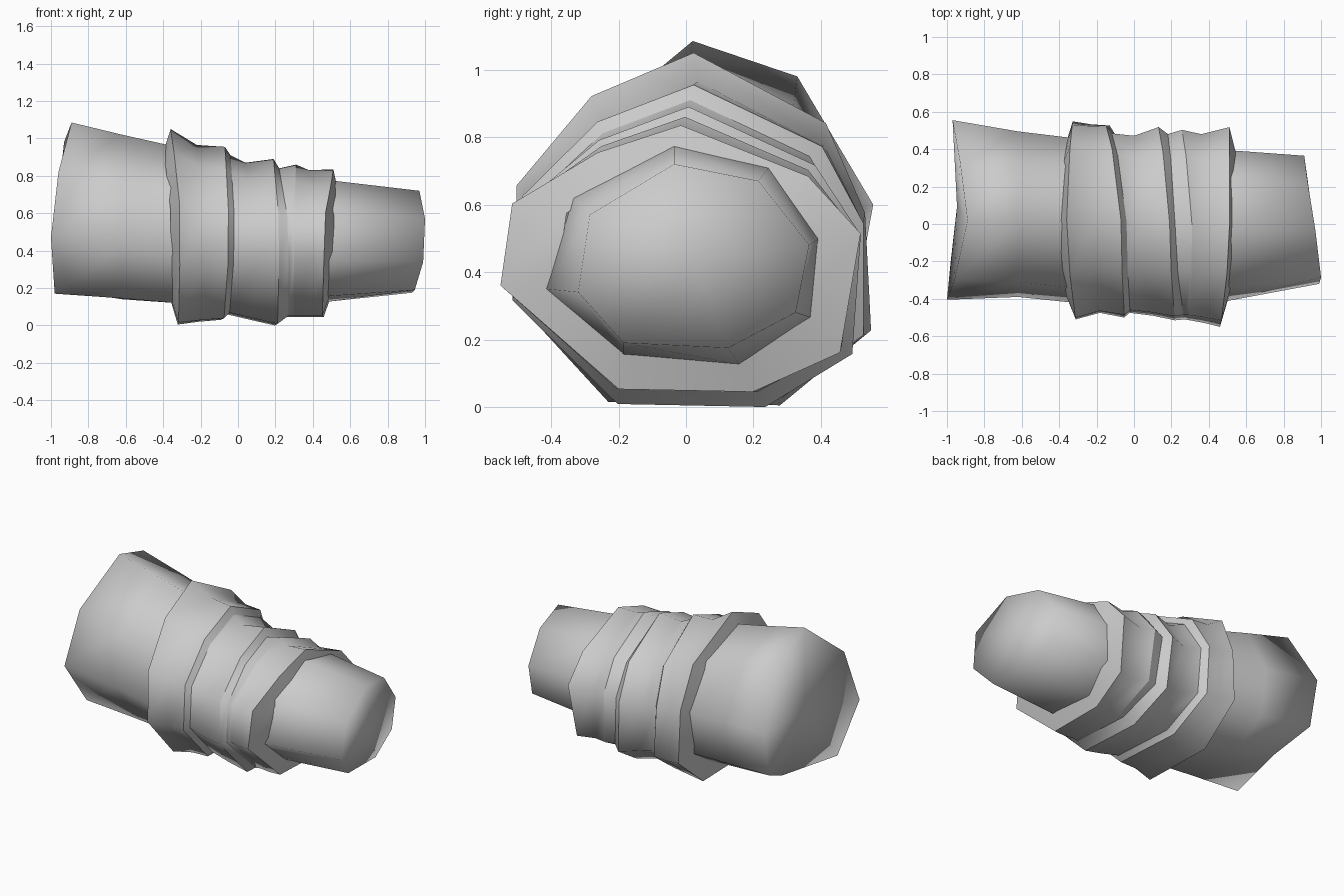
import bpy, bmesh

if "Cube" in bpy.data.objects:
    bpy.data.objects.remove(bpy.data.objects["Cube"])

grey = bpy.data.materials.new("plain grey")
grey.diffuse_color = (0.6, 0.6, 0.6, 1)
grey.use_nodes = True
grey.node_tree.nodes["Principled BSDF"].inputs["Base Color"].default_value = grey.diffuse_color


def loft(name, rings, sharp=(), caps=()):
    """Skin a list of rings along x; rings in 'sharp' get hard edges.
    caps: (ring index, centre offset in x) closes that ring with a fan."""
    bm = bmesh.new()
    loops = [[bm.verts.new(p) for p in ring] for ring in rings]
    n = len(loops[0])
    for a, b in zip(loops, loops[1:]):
        for i in range(n):
            j = (i + 1) % n
            bm.faces.new((a[i], a[j], b[j], b[i]))
    for k, off in caps:
        ring = loops[k]
        mid = [sum(v.co[c] for v in ring) / n for c in range(3)]
        centre = bm.verts.new((mid[0] + off, mid[1], mid[2]))
        for i in range(n):
            bm.faces.new((ring[i], ring[(i + 1) % n], centre))
    bmesh.ops.recalc_face_normals(bm, faces=bm.faces)
    for f in bm.faces:
        f.smooth = True
    for k in sharp:
        for i in range(n):
            bm.edges.get((loops[k][i], loops[k][(i + 1) % n])).smooth = False
    mesh = bpy.data.meshes.new(name)
    bm.to_mesh(mesh)
    bm.free()
    mesh.materials.append(grey)
    ob = bpy.data.objects.new(name, mesh)
    bpy.context.collection.objects.link(ob)
    return ob


# Irregular nine-sided cross-sections (y, z) at the wide and narrow ends
WIDE = [(0, 1), (.74, .6), (.95, .08), (1, -.56), (.49, -1),
        (-.49, -.98), (-1, -.42), (-.99, .23), (-.58, .75)]
NARROW = [(0, 1), (.70, .62), (1, .2), (.87, -.72), (.39, -1),
          (-.33, -.98), (-1, -.18), (-.93, .43), (-.45, .8)]


def sleeve_ring(t, xt, xb, xp, xn, zt, zb, yp, yn):
    """Fit the section to the top, bottom, back and front extremes."""
    pts = []
    for (u0, v0), (u1, v1) in zip(WIDE, NARROW):
        u, v = u0 + (u1 - u0) * t, v0 + (v1 - v0) * t
        xz, xy = (xt if v > 0 else xb), (xp if u > 0 else xn)
        x = (v * v * xz + u * u * xy) / (u * u + v * v)
        pts.append((x, (yp + yn) / 2 + u * (yp - yn) / 2,
                    (zt + zb) / 2 + v * (zt - zb) / 2))
    return pts


# Rolled sleeve: x at top, bottom, back, front; then z top, bottom, y back, front
folds = [
    (-.40, -.36, -.37, -.36, .93, .14, .42, -.39),
    (-.36, -.32, -.33, -.31, 1.05, .005, .555, -.51),
    (-.22, -.20, -.24, -.18, .965, .02, .545, -.475),
    (-.07, -.08, -.15, -.05, .955, .03, .545, -.50),
    (-.04, -.05, -.12, -.02, .91, .06, .50, -.475),
    (.04, .08, 0, .10, .87, .03, .485, -.49),
    (.19, .21, .13, .22, .89, 0, .53, -.515),
    (.22, .27, .18, .27, .84, .045, .49, -.51),
    (.31, .30, .255, .30, .86, .045, .51, -.515),
    (.38, .38, .36, .38, .83, .045, .485, -.53),
    (.51, .45, .51, .46, .835, .045, .52, -.55),
    (.53, .49, .55, .51, .74, .16, .36, -.38),
]
loft("rolled_sleeve",
     [sleeve_ring(i / (len(folds) - 1), *f) for i, f in enumerate(folds)],
     sharp=(1, 3, 4, 6, 7, 8, 10))

# Upper arm: skewed open-end ring running into the sleeve
upper_end = [(-.89, .02, 1.085), (-.93, .33, .98), (-.97, .555, .60),
             (-.96, .50, .30), (-.88, .25, .18), (-.98, -.20, .17),
             (-1, -.405, .47), (-.96, -.30, .82)]
upper_mid = [(-.62, .01, 1.02), (-.62, .32, .90), (-.62, .495, .57),
             (-.62, .45, .27), (-.62, .23, .14), (-.62, -.20, .145),
             (-.62, -.39, .42), (-.62, -.31, .78)]
upper_base = [(-.33, 0, .955), (-.33, .31, .82), (-.33, .46, .54),
              (-.33, .42, .25), (-.33, .21, .12), (-.33, -.20, .12),
              (-.33, -.42, .38), (-.33, -.34, .73)]
loft("upper_arm", [upper_end, upper_mid, upper_base], caps=[(0, 0)])

# Forearm: tapered eight-sided stub with a slanted end
fore_base = [(.50, -.035, .775), (.50, .245, .71), (.50, .395, .50),
             (.50, .37, .265), (.46, .16, .125), (.46, -.185, .155),
             (.48, -.415, .35), (.49, -.335, .62)]
fore_end = [(.97, -.035, .72), (.93, .215, .67), (.91, .365, .48),
            (.91, .325, .28), (.93, .125, .175), (.945, -.185, .19),
            (.99, -.32, .34), (1, -.285, .57)]
loft("forearm", [fore_base, fore_end], caps=[(1, .01)])
